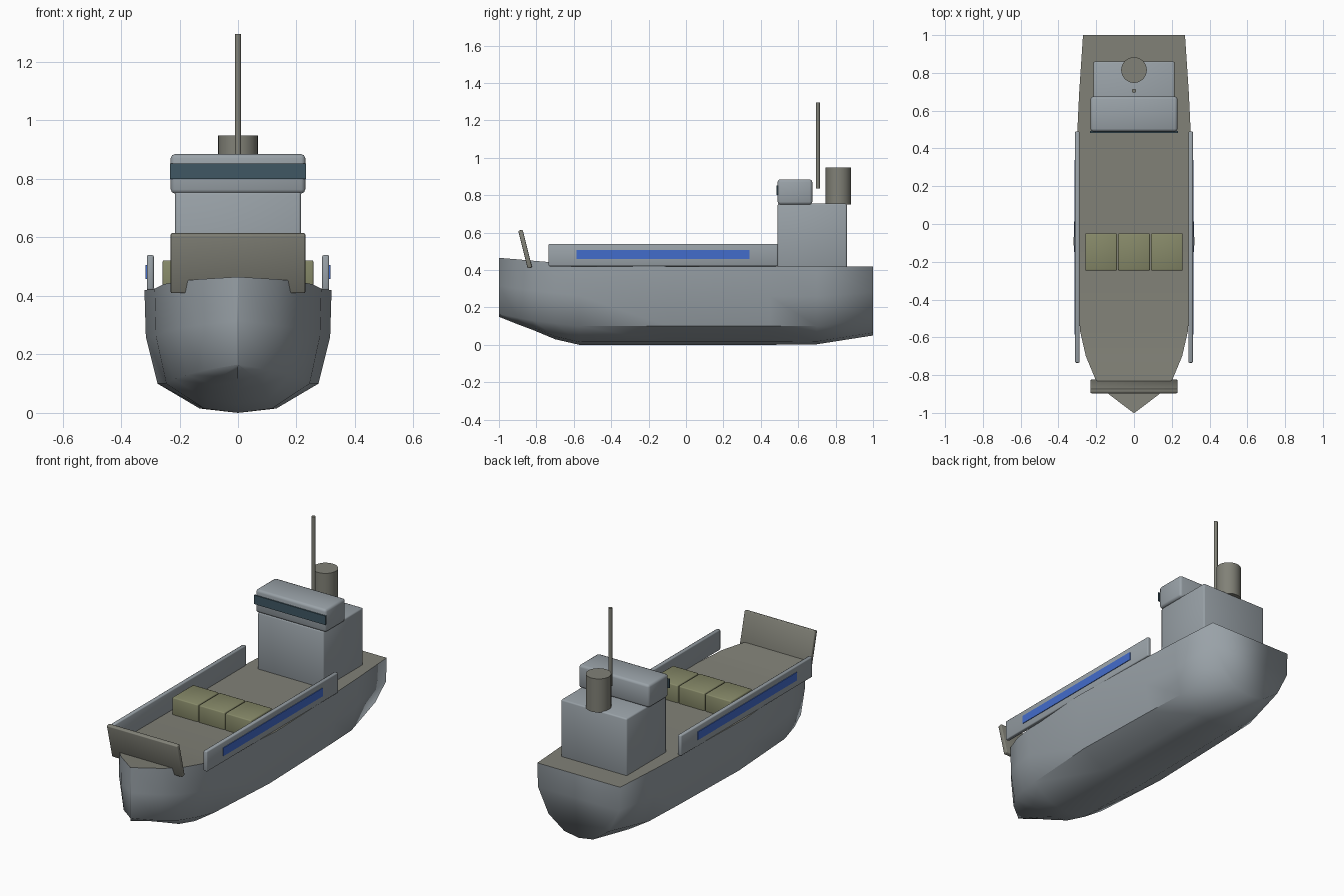
import bpy, bmesh, math

if "Cube" in bpy.data.objects:
    bpy.data.objects.remove(bpy.data.objects["Cube"], do_unlink=True)


def material(name, rgb):
    m = bpy.data.materials.new(name)
    m.use_nodes = True
    m.diffuse_color = (*rgb, 1)
    m.node_tree.nodes["Principled BSDF"].inputs["Base Color"].default_value = (*rgb, 1)
    return m


HULL = material("blue grey paint", (0.32, 0.36, 0.39))
DECK = material("olive grey deck", (0.22, 0.22, 0.185))
CARGO = material("olive green", (0.24, 0.25, 0.14))
BLUE = material("blue stripe", (0.055, 0.15, 0.60))
GLASS = material("dark teal glass", (0.05, 0.095, 0.125))


def box(name, lo, hi, mat, bevel=0.0):
    """Box between two corners, with softly rounded edges if asked."""
    bpy.ops.mesh.primitive_cube_add(size=1, location=[(a + b) / 2 for a, b in zip(lo, hi)])
    ob = bpy.context.object
    ob.name = name
    for v in ob.data.vertices:
        v.co = [c * (b - a) for c, a, b in zip(v.co, lo, hi)]
    ob.data.materials.append(mat)
    if bevel:
        mod = ob.modifiers.new("soft edges", "BEVEL")
        mod.width, mod.segments = bevel, 2
        ob.data.shade_smooth()
    return ob


def cylinder(name, radius, y, z0, z1, sides, mat):
    bpy.ops.mesh.primitive_cylinder_add(vertices=sides, radius=radius, depth=z1 - z0,
                                        location=(0, y, (z0 + z1) / 2))
    ob = bpy.context.object
    ob.name = name
    ob.data.materials.append(mat)
    bpy.ops.object.shade_smooth_by_angle(angle=math.radians(50))


# Hull stations: y, half width, deck height, keel height, knuckle height, bottom fullness
stations = [
    (-1.0, 0.003, 0.465, 0.15, 0.165, 1.0),
    (-0.9, 0.135, 0.457, 0.11, 0.145, 1.0),
    (-0.82, 0.205, 0.45, 0.08, 0.13, 1.0),
    (-0.7, 0.255, 0.44, 0.03, 0.115, 1.0),
    (-0.57, 0.285, 0.425, 0.0, 0.1, 1.0),
    (-0.1, 0.32, 0.42, 0.0, 0.1, 1.0),
    (0.45, 0.302, 0.42, 0.0, 0.1, 1.0),
    (0.7, 0.29, 0.42, 0.003, 0.1, 1.0),
    (1.0, 0.27, 0.42, 0.05, 0.14, 0.85),
]
bm = bmesh.new()
rings = []
for y, w, deck, keel, knuckle, full in stations:
    half = [(w, deck), (0.985 * w, (deck + knuckle) / 2),
            (0.86 * w * full, knuckle), (0.41 * w * full, keel + 0.015)]
    ring = half + [(0, keel)] + [(-x, z) for x, z in reversed(half)]
    rings.append([bm.verts.new((x, y, z)) for x, z in ring])
count = len(rings[0])
for a, b in zip(rings, rings[1:]):
    for i in range(count):
        j = (i + 1) % count
        face = bm.faces.new((a[i], a[j], b[j], b[i]))
        face.smooth = True
        face.material_index = int(i == count - 1)
for end in (rings[0], rings[-1]):
    bm.faces.new(end).smooth = True
bmesh.ops.recalc_face_normals(bm, faces=bm.faces)

# Crisp deck edge and crisp midship knuckle
for e in bm.edges:
    tops = [f.material_index for f in e.link_faces]
    if sum(tops) == 1:
        e.smooth = False
for r, s in zip(rings[4:7], rings[5:8]):
    for i in (2, count - 3):
        bm.edges.get((r[i], s[i])).smooth = False
mesh = bpy.data.meshes.new("hull")
bm.to_mesh(mesh)
bm.free()
mesh.materials.append(HULL)
mesh.materials.append(DECK)
bpy.context.collection.objects.link(bpy.data.objects.new("hull", mesh))

# Superstructure
box("deckhouse", (-0.215, 0.49, 0.4), (0.215, 0.86, 0.755), HULL, 0.008)
box("bridge", (-0.23, 0.49, 0.75), (0.23, 0.675, 0.885), HULL, 0.014)
box("bridge_window", (-0.233, 0.483, 0.80), (0.233, 0.4915, 0.853), GLASS)
cylinder("funnel", 0.068, 0.815, 0.75, 0.948, 32, DECK)
cylinder("mast", 0.011, 0.705, 0.835, 1.295, 12, DECK)

# Side bulwarks with painted stripes
for side, s in (("left", 1), ("right", -1)):
    x0, x1 = sorted((s * 0.288, s * 0.312))
    box(side + "_bulwark", (x0, -0.735, 0.42), (x1, 0.49, 0.54), HULL, 0.006)
    x0, x1 = sorted((s * 0.308, s * 0.316))
    box(side + "_stripe", (x0, -0.585, 0.458), (x1, 0.34, 0.506), BLUE)

# Leaning breakwater at the bow
plate = box("bow_breakwater", (-0.23, -0.8725, 0.408), (0.23, -0.8475, 0.616), DECK, 0.005)
plate.rotation_euler.x = math.radians(14)

# Row of cargo crates
for n in range(3):
    x = (n - 1) * 0.174
    box(f"cargo_crate_{n + 1}", (x - 0.084, -0.247, 0.4), (x + 0.084, -0.05, 0.522), CARGO, 0.006)
